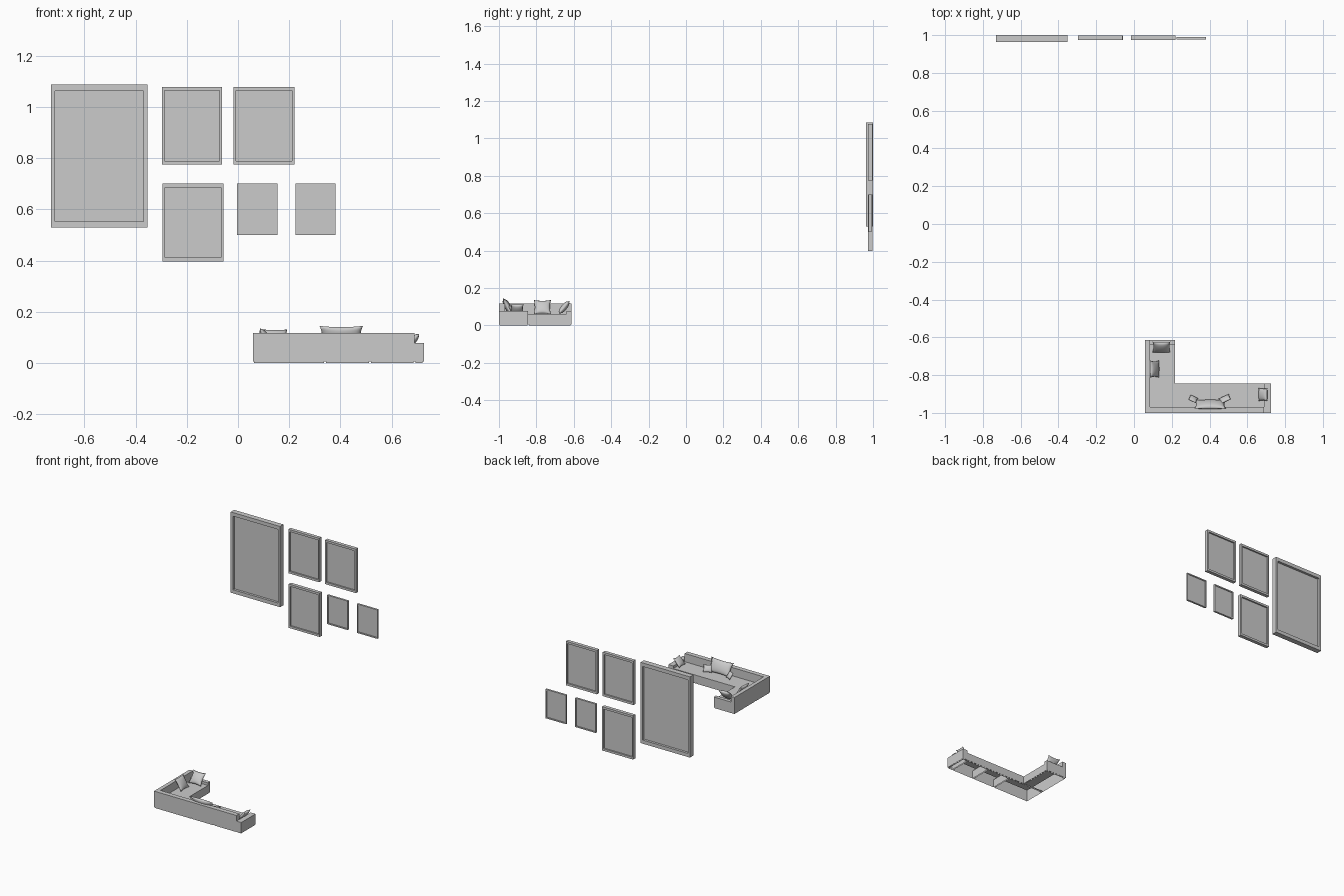
import bpy, bmesh, math
from mathutils import Matrix, Vector

if "Cube" in bpy.data.objects:
    bpy.data.objects.remove(bpy.data.objects["Cube"])


def make(name, bm, smooth=False):
    bmesh.ops.remove_doubles(bm, verts=bm.verts, dist=1e-5)
    bmesh.ops.recalc_face_normals(bm, faces=bm.faces)
    me = bpy.data.meshes.new(name)
    bm.to_mesh(me)
    bm.free()
    ob = bpy.data.objects.new(name, me)
    bpy.context.collection.objects.link(ob)
    if smooth:
        for p in me.polygons:
            p.use_smooth = True
    return ob


def face(bm, *pts):
    bm.faces.new([bm.verts.new(p) for p in pts])


# Wall frames: rectangular ring with a recessed picture panel
def frame(name, x0, x1, z0, z1, y0, y1, bx, bz):
    def rect(dx, dz, y):
        return [(x0 + dx, y, z0 + dz), (x1 - dx, y, z0 + dz),
                (x1 - dx, y, z1 - dz), (x0 + dx, y, z1 - dz)]
    bm = bmesh.new()
    loops = [rect(0, 0, y0), rect(bx, bz, y0), rect(bx, bz, y1), rect(0, 0, y1)]
    for k in range(4):
        a, b = loops[k], loops[(k + 1) % 4]
        for i in range(4):
            j = (i + 1) % 4
            face(bm, a[i], a[j], b[j], b[i])
    make(name, bm)
    bm = bmesh.new()
    bmesh.ops.create_cube(bm, size=1)
    ym = y0 + 0.5 * (y1 - y0)
    bmesh.ops.scale(bm, vec=(x1 - x0 - 2 * bx, 0.004, z1 - z0 - 2 * bz), verts=bm.verts)
    bmesh.ops.translate(bm, vec=((x0 + x1) / 2, ym, (z0 + z1) / 2), verts=bm.verts)
    make(name + "_panel", bm)


frame("large_frame", -0.73, -0.353, 0.528, 1.086, 0.963, 1.0, 0.016, 0.025)
for n, x0, x1, z0, z1 in (("upper_left", -0.297, -0.062, 0.774, 1.078),
                          ("upper_right", -0.017, 0.22, 0.774, 1.078),
                          ("lower_left", -0.294, -0.057, 0.397, 0.70)):
    frame(n + "_frame", x0, x1, z0, z1, 0.974, 0.998, 0.01, 0.015)
for n, x0 in (("small_middle", -0.003), ("small_right", 0.224)):
    frame(n + "_frame", x0, x0 + 0.157, 0.50, 0.70, 0.977, 0.991, 0.007, 0.008)

# Sofa shell: stepped L shape, open underneath
BASE, SEAT, ARM, BACK = 0.006, 0.06, 0.078, 0.117
xs = [0.058, 0.085, 0.217, 0.688, 0.725]
ys = [-1.0, -0.968, -0.844, -0.638, -0.613]


def height(i, j):
    if not (0 <= i < 4 and 0 <= j < 4) or (i > 1 and j > 1):
        return BASE
    if i == 3:
        return ARM
    if i == 0 or j == 0:
        return BACK
    return ARM if j == 3 else SEAT


bm = bmesh.new()
for i in range(-1, 4):
    for j in range(-1, 4):
        h, hx, hy = height(i, j), height(i + 1, j), height(i, j + 1)
        if h > BASE:
            face(bm, (xs[i], ys[j], h), (xs[i + 1], ys[j], h),
                 (xs[i + 1], ys[j + 1], h), (xs[i], ys[j + 1], h))
        if h != hx:
            x = xs[i + 1]
            face(bm, (x, ys[j], h), (x, ys[j], hx), (x, ys[j + 1], hx), (x, ys[j + 1], h))
        if h != hy:
            y = ys[j + 1]
            face(bm, (xs[i], y, h), (xs[i + 1], y, h), (xs[i + 1], y, hy), (xs[i], y, hy))
make("sofa_shell", bm)

# Dividers between sofa sections
bm = bmesh.new()
for x in (0.339, 0.515, 0.688):
    face(bm, (x, -0.999, BASE), (x, -0.845, BASE), (x, -0.845, SEAT), (x, -0.999, SEAT))
make("section_dividers", bm)

# Inset plinth strips that meet the floor
bm = bmesh.new()
for x0, x1, y0, y1 in ((0.058, 0.339, -1, -0.844), (0.339, 0.515, -1, -0.844),
                       (0.515, 0.688, -1, -0.844), (0.688, 0.725, -1, -0.844),
                       (0.058, 0.217, -0.844, -0.613)):
    d = 0.004
    c = [(x0 + d, y0 + d), (x1 - d, y0 + d), (x1 - d, y1 - d), (x0 + d, y1 - d)]
    for k in range(4):
        a, b = c[k], c[(k + 1) % 4]
        face(bm, (*a, 0), (*b, 0), (*b, 0.008), (*a, 0.008))
make("plinths", bm)


# Pillows: two bulged sheets with pinched sides, leaned and turned
def pillow(name, centre, w, h, t, heading, lean, n=14):
    m = (Matrix.Translation(Vector(centre)) @ Matrix.Rotation(math.radians(heading), 4, 'Z')
         @ Matrix.Rotation(math.radians(-lean), 4, 'X'))

    def point(i, j, s):
        u, v = 2 * i / n - 1, 2 * j / n - 1
        bulge = (max(0, (1 - u * u) * (1 - v * v))) ** 0.55
        pu = u * (1 - 0.12 * (1 - v * v) * u * u)
        pv = v * (1 - 0.12 * (1 - u * u) * v * v)
        return m @ Vector((pu * w / 2, s * bulge * t / 2, pv * h / 2))
    bm = bmesh.new()
    for s in (-1, 1):
        for i in range(n):
            for j in range(n):
                face(bm, point(i, j, s), point(i + 1, j, s),
                     point(i + 1, j + 1, s), point(i, j + 1, s))
    make(name, bm, True)


pillow("end_pillow", (0.145, -0.652, 0.097), 0.095, 0.09, 0.032, 0, 40)
pillow("side_pillow", (0.109, -0.768, 0.098), 0.092, 0.09, 0.03, 90, 32)
pillow("long_cushion", (0.403, -0.955, 0.103), 0.17, 0.095, 0.034, 180, 28)
pillow("small_pillow_left", (0.313, -0.926, 0.083), 0.046, 0.05, 0.018, 155, 35)
pillow("small_pillow_right", (0.482, -0.926, 0.084), 0.06, 0.052, 0.02, 205, 35)
pillow("arm_pillow", (0.683, -0.903, 0.088), 0.07, 0.07, 0.026, -90, 42)
